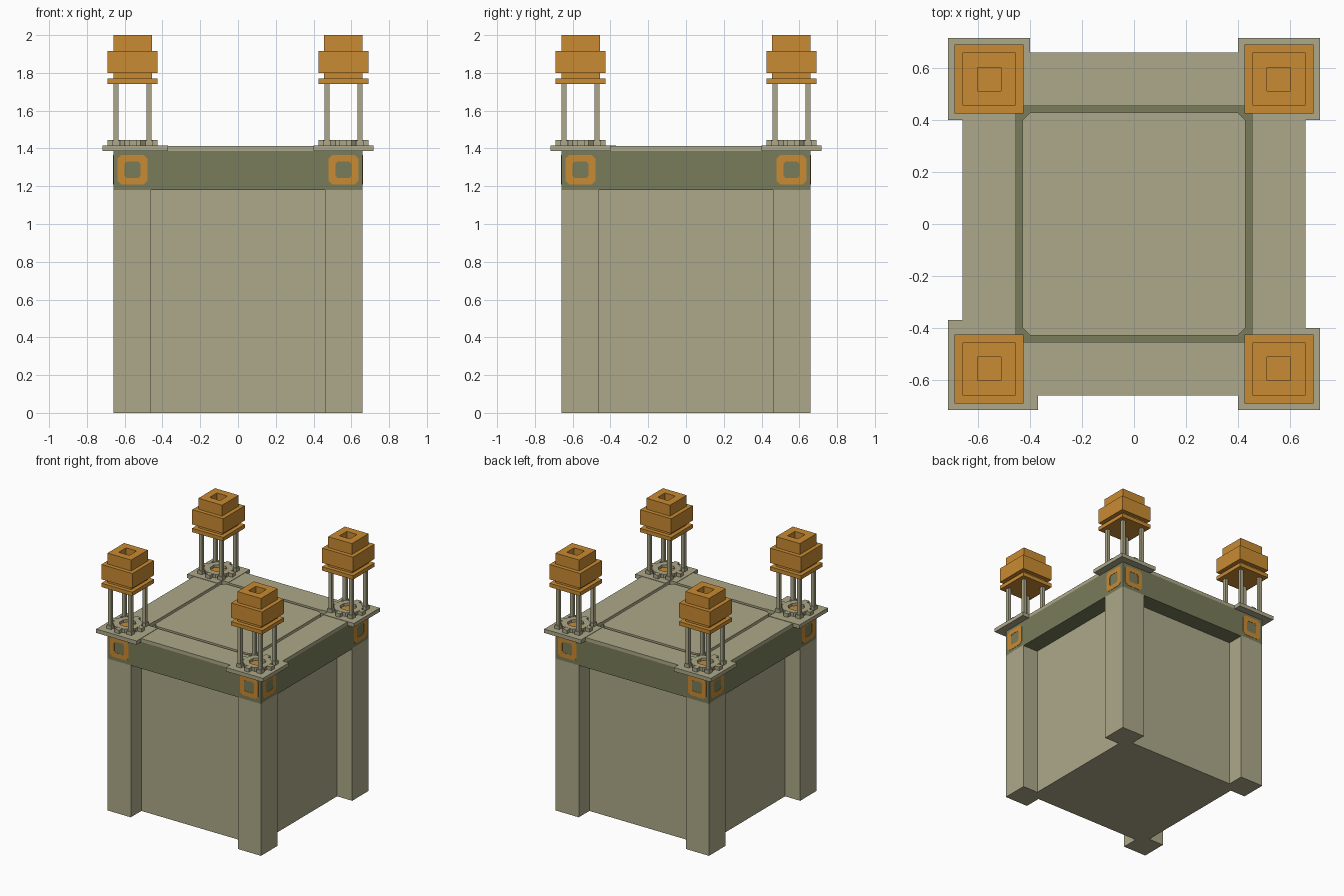
import bpy, bmesh, math
from mathutils import Matrix

if "Cube" in bpy.data.objects:
    bpy.data.objects.remove(bpy.data.objects["Cube"])


def material(name, rgb):
    m = bpy.data.materials.new(name)
    m.diffuse_color = (*rgb, 1)
    m.use_nodes = True
    m.node_tree.nodes["Principled BSDF"].inputs["Base Color"].default_value = m.diffuse_color
    return m


STONE = material("pale_stone", (0.423, 0.397, 0.253))
GREEN = material("dark_olive", (0.191, 0.202, 0.102))
ORANGE = material("orange_metal", (0.584, 0.258, 0.032))


def finish(name, bm, mat, matrix=None):
    bmesh.ops.recalc_face_normals(bm, faces=bm.faces)
    if matrix:
        bm.transform(matrix)
    me = bpy.data.meshes.new(name)
    bm.to_mesh(me)
    bm.free()
    me.materials.append(mat)
    ob = bpy.data.objects.new(name, me)
    bpy.context.collection.objects.link(ob)
    return ob


def prism(name, pts, z0, z1, mat):
    bm = bmesh.new()
    lo = [bm.verts.new((x, y, z0)) for x, y in pts]
    hi = [bm.verts.new((x, y, z1)) for x, y in pts]
    bm.faces.new(lo)
    bm.faces.new(hi)
    for i in range(len(pts)):
        j = (i + 1) % len(pts)
        bm.faces.new((lo[i], lo[j], hi[j], hi[i]))
    return finish(name, bm, mat)


def box(name, x0, x1, y0, y1, z0, z1, mat):
    return prism(name, [(x0, y0), (x1, y0), (x1, y1), (x0, y1)], z0, z1, mat)


def outline(h, c=0):
    """Square of half width h with corners chamfered by c."""
    if c == 0:
        return [(h, -h), (h, h), (-h, h), (-h, -h)]
    k = h - c
    return [(h, -k), (h, k), (k, h), (-k, h), (-h, k), (-h, -k), (-k, -h), (k, -h)]


def stack(name, rings, mat, closed=False, matrix=None):
    """Join square rings (half, chamfer, z); closed makes a hollow frame."""
    bm = bmesh.new()
    loops = [[bm.verts.new((x, y, z)) for x, y in outline(h, c)] for h, c, z in rings]
    pairs = list(zip(loops, loops[1:]))
    if closed:
        pairs.append((loops[-1], loops[0]))
    else:
        bm.faces.new(loops[0])
        bm.faces.new(loops[-1])
    for a, b in pairs:
        for i in range(len(a)):
            j = (i + 1) % len(a)
            bm.faces.new((a[i], a[j], b[j], b[i]))
    return finish(name, bm, mat, matrix)


# Main body and the dark band around its top
stack("core", [(0.53, 0, 0), (0.53, 0, 1.19)], STONE)
stack("top_band", [(0.66, 0, 1.18), (0.66, 0, 1.387)], GREEN)

# Roof panel with clipped corners, separated by a groove from the rim
stack("roof_panel", [(0.43, 0.03, 1.386), (0.43, 0.03, 1.413)], STONE)

# Rim strips between the corner lugs
box("rim_front", -0.37, 0.40, -0.66, -0.455, 1.386, 1.413, STONE)
box("rim_back", -0.40, 0.40, 0.455, 0.66, 1.386, 1.413, STONE)
box("rim_left", -0.66, -0.455, -0.37, 0.40, 1.386, 1.413, STONE)
box("rim_right", 0.455, 0.66, -0.40, 0.40, 1.386, 1.413, STONE)

C = 0.558  # tower centre offset
for sx, sy, tag in ((-1, -1, "front_left"), (1, -1, "front_right"),
                    (-1, 1, "back_left"), (1, 1, "back_right")):
    # Corner pillar
    prism("pillar_" + tag, [(sx * x, sy * y) for x, y in
          ((0.46, 0.46), (0.66, 0.46), (0.66, 0.66), (0.46, 0.66))], 0, 1.185, STONE)

    # L-shaped overhanging lug
    a = 0.37 if tag == "front_left" else 0.40
    b, g = 0.717, 0.455
    prism("lug_" + tag, [(sx * x, sy * y) for x, y in
          ((a, b), (a, g), (g, g), (g, a), (b, a), (b, b))], 1.386, 1.416, STONE)

    cx, cy = sx * C, sy * C
    place = Matrix.Translation((cx, cy, 0))

    # Notched base ring with an orange centre
    stack("base_ring_" + tag, [(0.098, 0.055, 1.41), (0.098, 0.055, 1.445),
          (0.055, 0.03, 1.445), (0.055, 0.03, 1.41)], STONE, True, place)
    stack("base_centre_" + tag, [(0.056, 0.03, 1.41), (0.056, 0.03, 1.425)],
          ORANGE, False, place)
    for dx, dy in ((1, 0), (-1, 0), (0, 1), (0, -1)):
        px, py = cx + dx * 0.11, cy + dy * 0.11
        wx, wy = (0.022, 0.02) if dx else (0.02, 0.022)
        box("base_tab_" + tag, px - wx, px + wx, py - wy, py + wy, 1.41, 1.444, STONE)

    # Four posts on small feet
    for dx in (-1, 1):
        for dy in (-1, 1):
            at = Matrix.Translation((cx + dx * 0.087, cy + dy * 0.087, 0))
            stack("post_" + tag, [(0.02, 0, 1.41), (0.02, 0, 1.443), (0.013, 0, 1.443),
                  (0.013, 0, 1.745)], STONE, False, at)

    # Stepped lantern head with a socket in the top
    stack("head_" + tag, [(h, 0, z) for h, z in
          ((0.133, 1.74), (0.133, 1.77), (0.102, 1.77), (0.102, 1.80), (0.133, 1.80),
           (0.133, 1.915), (0.102, 1.915), (0.102, 2.0), (0.045, 2.0), (0.045, 1.94))],
          ORANGE, False, place)

# Orange square badges, two on each side of the band
for k, side in enumerate(("front", "right", "back", "left")):
    for s in (-1, 1):
        m = (Matrix.Rotation(k * math.pi / 2, 4, 'Z')
             @ Matrix.Translation((s * C, -0.66, 1.287))
             @ Matrix.Rotation(math.pi / 2, 4, 'X'))
        stack("badge_" + side, [(0.079, 0.02, -0.002), (0.079, 0.02, 0.002),
              (0.043, 0.012, 0.002), (0.043, 0.012, -0.002)], ORANGE, True, m)
